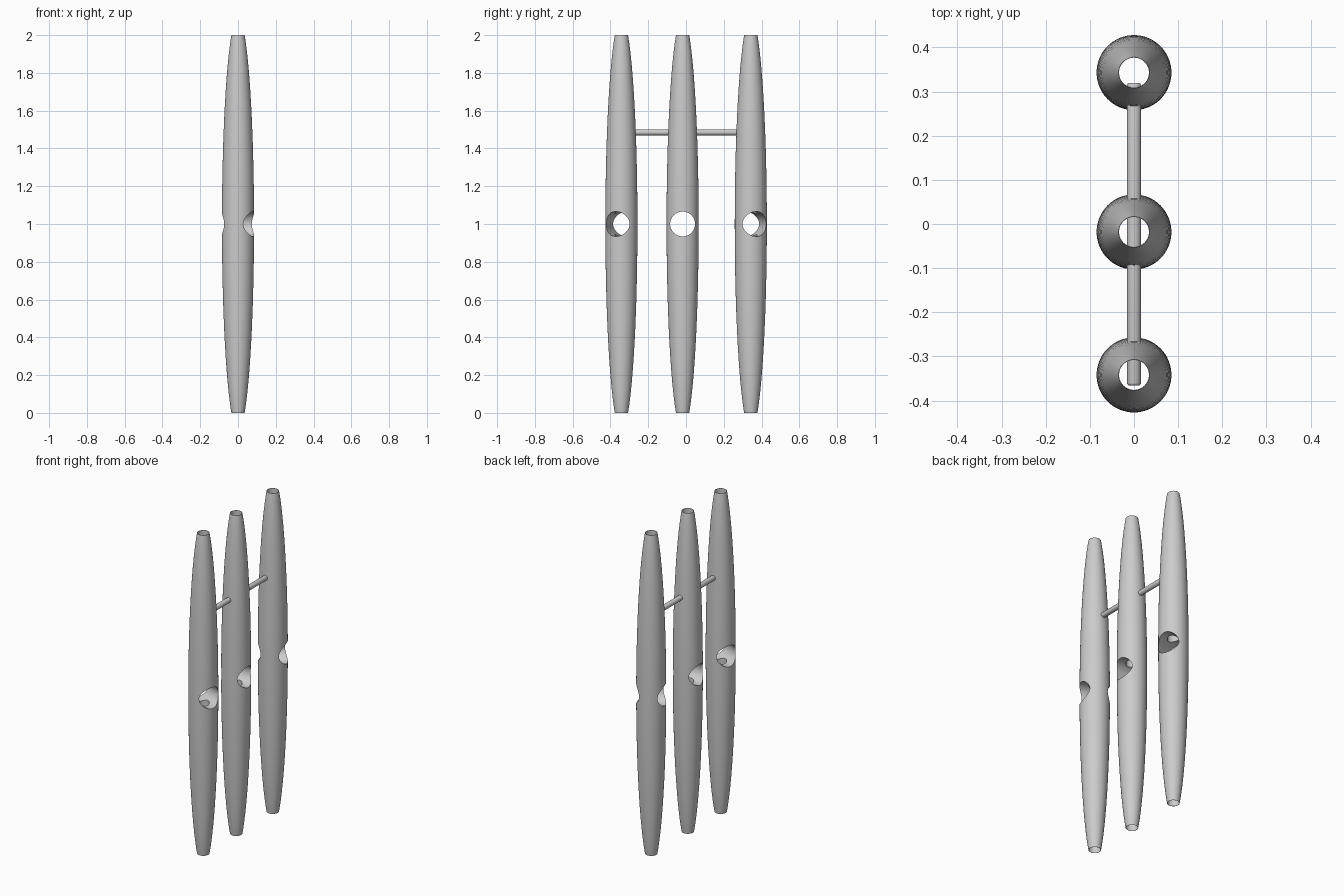
import bpy, bmesh, math
from mathutils import Matrix, Vector

if "Cube" in bpy.data.objects:
    bpy.data.objects.remove(bpy.data.objects["Cube"])

R_MAX, R_END, R_BORE, R_HOLE = 0.085, 0.035, 0.0338, 0.066
SEGMENTS, RINGS = 64, 32


def add_object(name, bm):
    bmesh.ops.recalc_face_normals(bm, faces=bm.faces)
    mesh = bpy.data.meshes.new(name)
    bm.to_mesh(mesh)
    bm.free()
    obj = bpy.data.objects.new(name, mesh)
    bpy.context.collection.objects.link(obj)
    return obj


def smooth(obj):
    bpy.ops.object.select_all(action='DESELECT')
    obj.select_set(True)
    bpy.context.view_layer.objects.active = obj
    bpy.ops.object.shade_smooth_by_angle(angle=math.radians(35))


def cylinder(bm, radius, length, matrix, sides):
    bmesh.ops.create_cone(bm, cap_ends=True, segments=sides, radius1=radius,
                          radius2=radius, depth=length, matrix=matrix)


def spindle(name, y, turn):
    # Turned barrel with an elliptical taper and a straight bore along its axis
    k = 1 - (R_END / R_MAX) ** 2
    profile = []
    for i in range(RINGS + 1):
        t = -math.cos(math.pi * i / RINGS)
        profile.append((R_MAX * math.sqrt(1 - k * t * t), 1 + t))
    profile += [(R_BORE, 2), (R_BORE, 0)]
    bm = bmesh.new()
    rings = []
    for s in range(SEGMENTS):
        a = 2 * math.pi * s / SEGMENTS
        rings.append([bm.verts.new((r * math.cos(a), r * math.sin(a), z)) for r, z in profile])
    n = len(profile)
    for s in range(SEGMENTS):
        p, q = rings[s], rings[(s + 1) % SEGMENTS]
        for i in range(n):
            j = (i + 1) % n
            bm.faces.new((p[i], q[i], q[j], p[j]))
    obj = add_object(name, bm)
    obj.location.y = y

    # Cross hole through the middle, turned about the vertical axis
    bm = bmesh.new()
    cylinder(bm, R_HOLE, 0.4, Matrix.Translation((0, y, 1)) @ Matrix.Rotation(turn, 4, 'Z')
             @ Matrix.Rotation(math.pi / 2, 4, 'Y'), 64)
    cutter = add_object(name + "_hole_cutter", bm)
    cutter.hide_render = True
    mod = obj.modifiers.new("cross_hole", 'BOOLEAN')
    mod.operation, mod.solver, mod.object = 'DIFFERENCE', 'EXACT', cutter
    bpy.context.view_layer.objects.active = obj
    bpy.ops.object.modifier_apply(modifier=mod.name)
    bpy.data.objects.remove(cutter)
    smooth(obj)


# Three spindles in a row, outer cross holes splayed outward
for name, y, deg in (("front_spindle", -0.342, -20), ("middle_spindle", -0.018, 0),
                     ("back_spindle", 0.343, 20)):
    spindle(name, y, math.radians(deg))

# Connecting rod with softened ends
bm = bmesh.new()
cylinder(bm, 0.016, 0.686, Matrix.Translation((0, -0.023, 1.485))
         @ Matrix.Rotation(math.pi / 2, 4, 'X'), 32)
rim = [e for e in bm.edges if abs((e.verts[0].co - e.verts[1].co).y) < 0.01]
bmesh.ops.bevel(bm, geom=rim, offset=0.006, segments=3, profile=0.5, affect='EDGES')
smooth(add_object("connecting_rod", bm))
